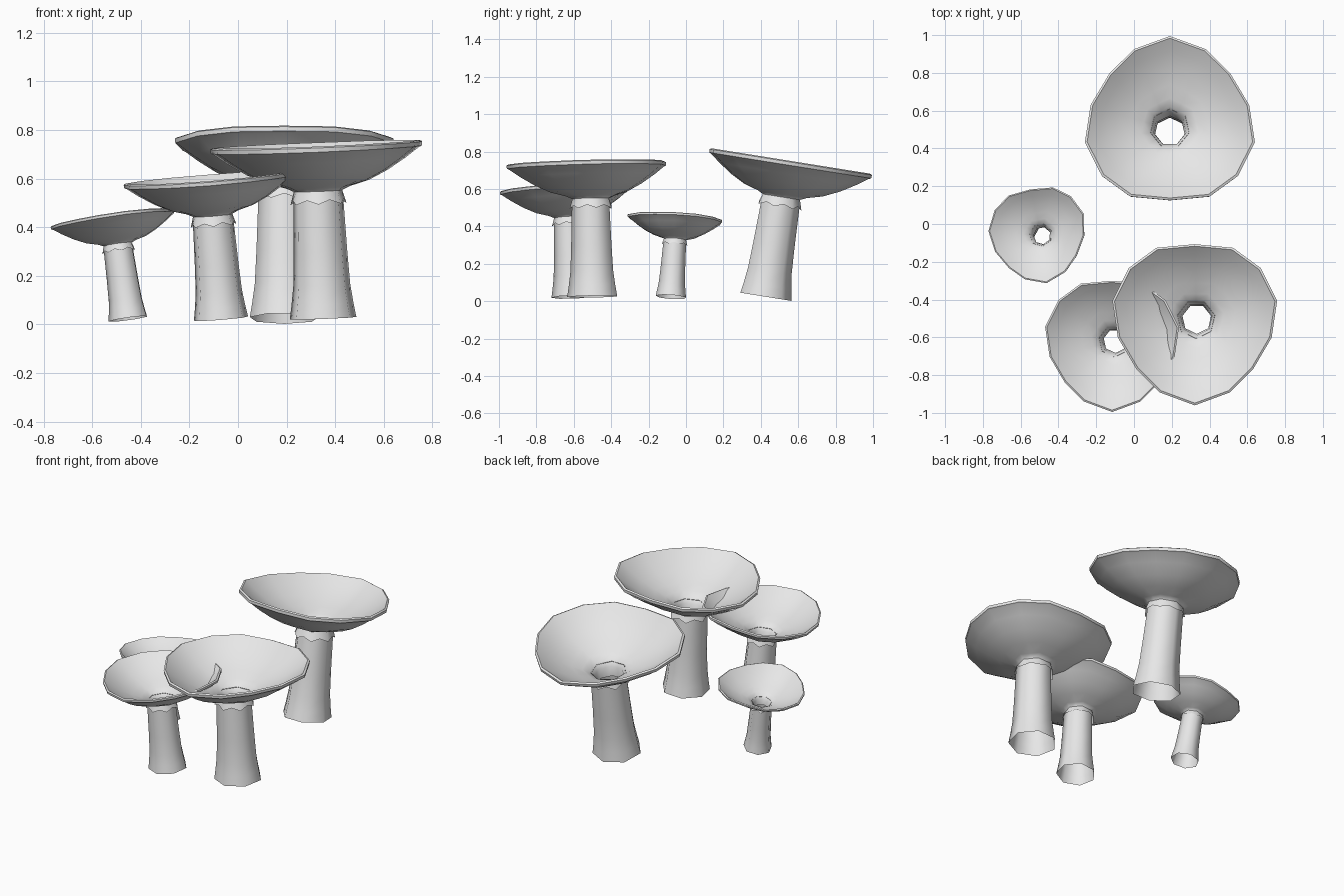
import bpy, bmesh, math
from mathutils import Vector, Matrix

if "Cube" in bpy.data.objects:
    bpy.data.objects.remove(bpy.data.objects["Cube"])

mat = bpy.data.materials.new("pale_grey")
mat.diffuse_color = (0.8, 0.8, 0.8, 1)
mat.use_nodes = True
mat.node_tree.nodes["Principled BSDF"].inputs["Base Color"].default_value = mat.diffuse_color

# Half outline of the egg-shaped, 14-sided cap rim (pointed end at +y)
HALF = [(0, .465), (-.19, .395), (-.32, .265), (-.42, .095),
        (-.45, -.105), (-.36, -.285), (-.21, -.395), (0, -.415)]
EGG = HALF + [(-x, y) for x, y in HALF[-2:0:-1]]

# Cap cross-section (radius, height): underside, rim, then inside down to the hole
CAP = [(.095, .50), (.105, .54), (.14, .556), (.22, .578), (.30, .618), (.38, .668),
       (.435, .708), (.448, .714), (.45, .732), (.438, .738),
       (.38, .692), (.30, .642), (.22, .602), (.155, .577), (.115, .555), (.088, .52), (.08, .46)]
STEM = [(.145, 0), (.135, .06), (.124, .14), (.117, .28), (.108, .53)]


def loft(name, rings, place):
    """Skin a stack of rings having equal point counts."""
    bm = bmesh.new()
    rows = [[bm.verts.new(p) for p in ring] for ring in rings]
    for a, b in zip(rows, rows[1:]):
        n = len(a)
        for i in range(n):
            j = (i + 1) % n
            bm.faces.new((a[i], a[j], b[j], b[i]))
    me = bpy.data.meshes.new(name)
    bm.to_mesh(me)
    bm.free()
    me.materials.append(mat)
    ob = bpy.data.objects.new(name, me)
    bpy.context.collection.objects.link(ob)
    ob.matrix_world = place
    bpy.ops.object.select_all(action='DESELECT')
    ob.select_set(True)
    bpy.context.view_layer.objects.active = ob
    bpy.ops.object.shade_smooth_by_angle(angle=math.radians(55))


def polar(r, z, i, n):
    a = math.tau * i / n + math.pi / 2
    return Vector((r * math.cos(a), r * math.sin(a), z))


def hept14(r, z, i):
    """Fourteen points lying on a seven-sided outline."""
    return polar(r if i % 2 == 0 else r * math.cos(math.pi / 7), z, i, 14)


def cap_ring(r, z):
    t = min(1, max(0, (r - .12) / .18))          # heptagon in the middle, egg outside
    ring = []
    for i, (x, y) in enumerate(EGG):
        egg = Vector((x * r / .45, y * r / .45, z))
        ring.append(hept14(r, z, i).lerp(egg, t))
    return ring


def mushroom(label, base, lean, spin, size):
    tilt = Vector((0, 0, 1)).rotation_difference(Vector((lean[0], lean[1], 1)))
    place = (Matrix.Translation(base) @ tilt.to_matrix().to_4x4()
             @ Matrix.Rotation(math.radians(spin), 4, 'Z') @ Matrix.Scale(size, 4))
    loft(label + "_stem", [[polar(r, z, i, 7) for i in range(7)] for r, z in STEM], place)
    # Short collar with a zigzag lower edge
    low = [hept14(.122, .485 if i % 2 == 0 else .503, i) for i in range(14)]
    top = [hept14(.104, .545, i) for i in range(14)]
    loft(label + "_collar", [low, top], place)
    loft(label + "_cap", [cap_ring(r, z) for r, z in CAP], place)


mushroom("back", (.19, .42, .025), (0, .16), 0, 1.0)
mushroom("front_right", (.35, -.495, .025), (-.04, -.02), 180, .97)
mushroom("front_left", (-.07, -.605, .023), (-.08, -.04), 180, .79)
mushroom("small_left", (-.45, -.08, .023), (-.14, .07), 190, .575)
